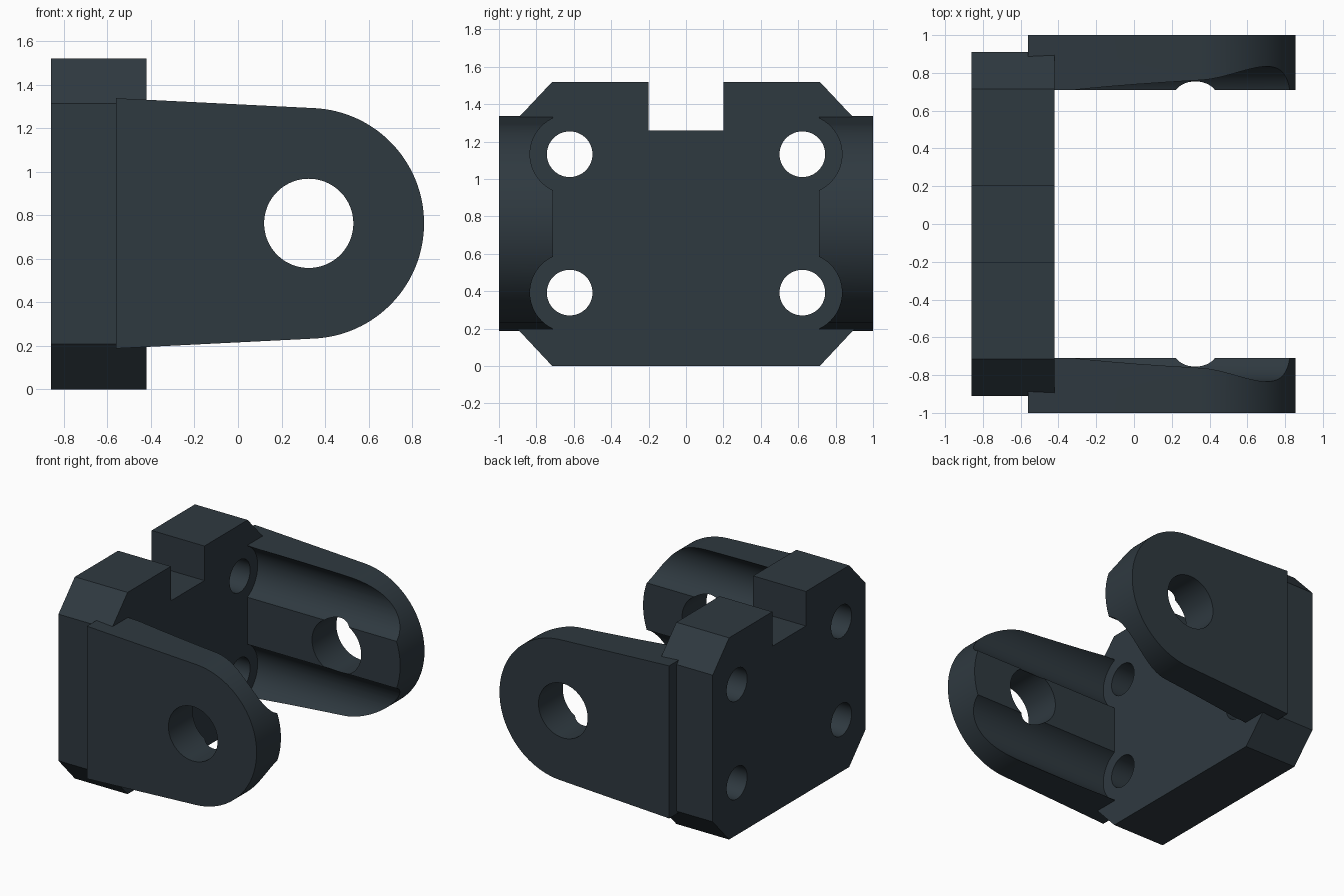
import bpy, bmesh, math
from mathutils import Matrix

cube = bpy.data.objects.get("Cube")
if cube:
    bpy.data.objects.remove(cube, do_unlink=True)

slate = bpy.data.materials.new("dark slate")
slate.use_nodes = True
colour = (0.028, 0.041, 0.051, 1)
slate.diffuse_color = colour
slate.node_tree.nodes["Principled BSDF"].inputs["Base Color"].default_value = colour

MID = 0.7625            # height of the pivot axis
BORE_Y, BORE_Z = 0.622, 0.37
PIVOT_X = 0.325


def add_object(name, bm):
    bmesh.ops.recalc_face_normals(bm, faces=bm.faces)
    mesh = bpy.data.meshes.new(name)
    bm.to_mesh(mesh)
    bm.free()
    mesh.materials.append(slate)
    obj = bpy.data.objects.new(name, mesh)
    bpy.context.collection.objects.link(obj)
    return obj


def extrude(name, points, vector):
    bm = bmesh.new()
    face = bm.faces.new([bm.verts.new(p) for p in points])
    result = bmesh.ops.extrude_face_region(bm, geom=[face])
    verts = [v for v in result["geom"] if isinstance(v, bmesh.types.BMVert)]
    bmesh.ops.translate(bm, verts=verts, vec=vector)
    return add_object(name, bm)


def cylinder(name, axis, centre, radius, length):
    bm = bmesh.new()
    turn = Matrix.Rotation(math.pi / 2, 4, "Y" if axis == "X" else "X")
    bmesh.ops.create_cone(bm, cap_ends=True, segments=96, radius1=radius,
                          radius2=radius, depth=length,
                          matrix=Matrix.Translation(centre) @ turn)
    return add_object(name, bm)


def boolean(target, tool, operation="DIFFERENCE"):
    mod = target.modifiers.new("boolean", "BOOLEAN")
    mod.operation, mod.solver, mod.object = operation, "EXACT", tool
    bpy.context.view_layer.objects.active = target
    bpy.ops.object.modifier_apply(modifier=mod.name)
    bpy.data.objects.remove(tool, do_unlink=True)


# Back plate with chamfered corners and a notch in its top edge
half = [(0.2, 1.26), (0.2, 1.52), (0.715, 1.52), (0.91, 1.313),
        (0.91, 0.208), (0.715, 0)]
outline = half + [(-y, z) for y, z in reversed(half)]
bracket = extrude("clevis_bracket", [(-0.86, y, z) for y, z in outline], (0.44, 0, 0))

# Rounded ears, each with a pivot hole and two lengthwise grooves
for side in (-1, 1):
    start = math.radians(87)
    arc = [start - 2 * start * i / 64 for i in range(65)]
    profile = [(-0.56, MID - 0.575), (-0.56, MID + 0.575)]
    profile += [(PIVOT_X + 0.53 * math.cos(a), MID + 0.53 * math.sin(a)) for a in arc]
    ear = extrude("ear", [(x, side * 0.71, z) for x, z in profile], (0, side * 0.29, 0))
    boolean(ear, cylinder("pivot_cutter", "Y", (PIVOT_X, side * 0.85, MID), 0.205, 1))
    for dz in (-BORE_Z, BORE_Z):
        boolean(ear, cylinder("groove_cutter", "X",
                              (0.5, side * BORE_Y, MID + dz), 0.212, 2))
    boolean(bracket, ear, "UNION")

# Four mounting holes through the plate
for side in (-1, 1):
    for dz in (-BORE_Z, BORE_Z):
        boolean(bracket, cylinder("hole_cutter", "X",
                                  (-0.6, side * BORE_Y, MID + dz), 0.122, 1))

bpy.ops.object.select_all(action="DESELECT")
bracket.select_set(True)
bpy.context.view_layer.objects.active = bracket
bpy.ops.object.shade_smooth_by_angle(angle=math.radians(25))
